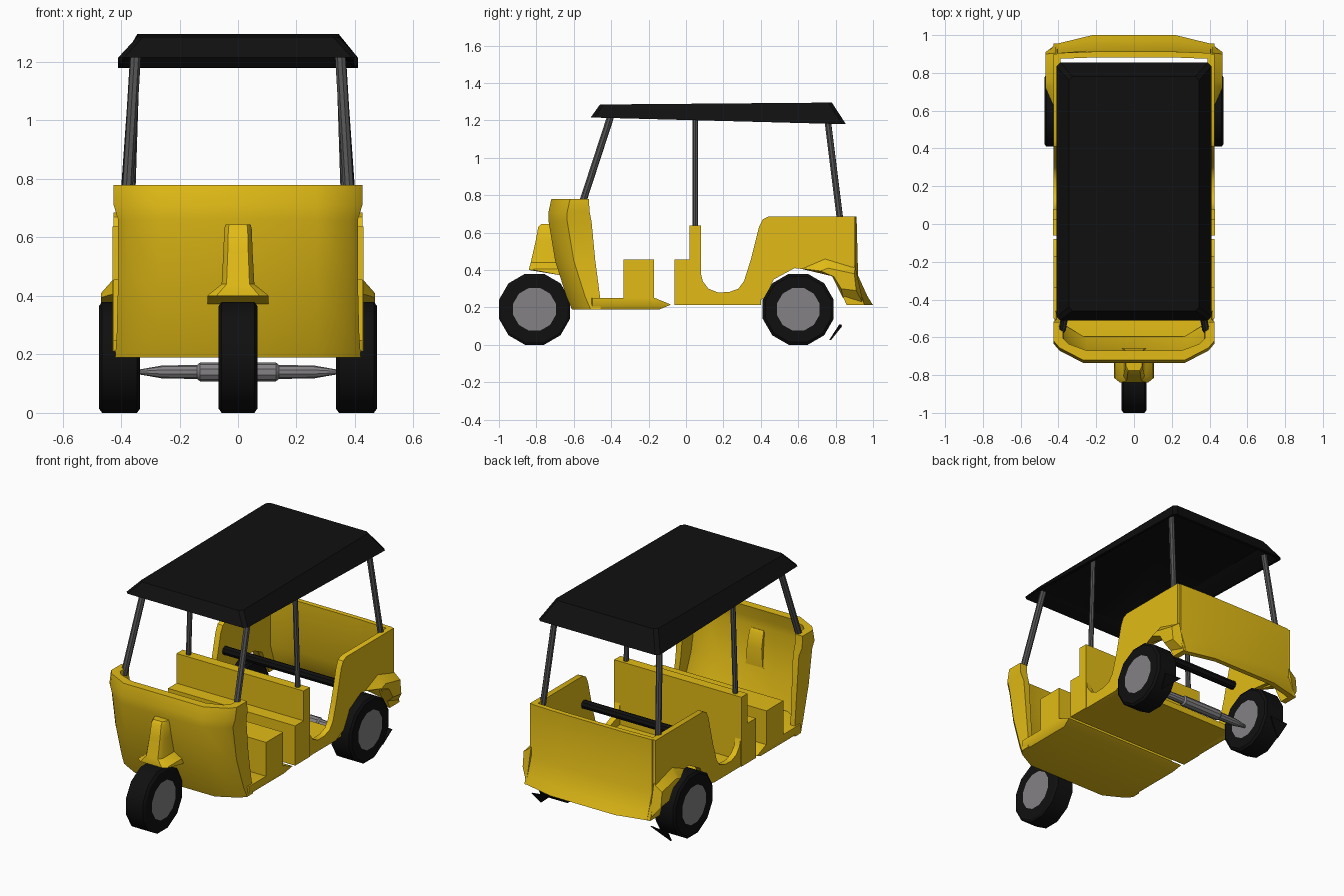
import bpy, bmesh, math
from mathutils import Vector

if "Cube" in bpy.data.objects:
    bpy.data.objects.remove(bpy.data.objects["Cube"])


def material(name, r, g, b):
    m = bpy.data.materials.new(name)
    m.diffuse_color = (r, g, b, 1)
    m.use_nodes = True
    m.node_tree.nodes["Principled BSDF"].inputs["Base Color"].default_value = m.diffuse_color
    return m


YELLOW = material("yellow paint", 0.76, 0.5, 0.008)
BLACK = material("black rubber and canvas", 0.005, 0.005, 0.005)
DARK = material("dark grey metal", 0.085, 0.085, 0.085)
GREY = material("light grey metal", 0.23, 0.22, 0.23)


def loft(name, rings, mat, cap_mat=None, smooth=True):
    """Skin closed rings of equal length and cap both ends."""
    bm = bmesh.new()
    vs = [[bm.verts.new(p) for p in r] for r in rings]
    n = len(rings[0])
    for a, b in zip(vs, vs[1:]):
        for i in range(n):
            j = (i + 1) % n
            bm.faces.new((a[i], a[j], b[j], b[i]))
    for r in (vs[0], vs[-1]):
        f = bm.faces.new(r)
        f.material_index = 1 if cap_mat else 0
    bmesh.ops.recalc_face_normals(bm, faces=bm.faces[:])
    bmesh.ops.triangulate(bm, faces=[f for f in bm.faces if len(f.verts) > 4])
    me = bpy.data.meshes.new(name)
    bm.to_mesh(me)
    bm.free()
    me.materials.append(mat)
    if cap_mat:
        me.materials.append(cap_mat)
    ob = bpy.data.objects.new(name, me)
    bpy.context.collection.objects.link(ob)
    if smooth:
        bpy.ops.object.select_all(action='DESELECT')
        ob.select_set(True)
        bpy.context.view_layer.objects.active = ob
        bpy.ops.object.shade_smooth_by_angle(angle=math.radians(35))
    return ob


def prism(name, yz, x0, x1, mat):
    """Side profile extruded across x."""
    return loft(name, [[(x, y, z) for y, z in yz] for x in (x0, x1)], mat)


def box(name, x0, x1, y0, y1, z0, z1, mat):
    return prism(name, [(y0, z0), (y1, z0), (y1, z1), (y0, z1)], x0, x1, mat)


def tube(name, a, b, r, mat, sides=8):
    a, b = Vector(a), Vector(b)
    q = (b - a).to_track_quat('Z', 'Y')
    ring = [Vector((r * math.cos(t), r * math.sin(t), 0))
            for t in (2 * math.pi * i / sides for i in range(sides))]
    return loft(name, [[c + q @ v for v in ring] for c in (a, b)], mat)


def turned_x(name, centre, stations, sides, mat, cap_mat=None, smooth=True):
    """Round part along x from (x, radius) stations."""
    cx, cy, cz = centre
    ang = [2 * math.pi * (i + 0.5) / sides for i in range(sides)]
    return loft(name, [[(cx + x, cy + r * math.cos(t), cz + r * math.sin(t)) for t in ang]
                       for x, r in stations], mat, cap_mat, smooth)


def mirrored(half):
    """Complete a right-hand plan path to the left."""
    return half + [(-x, y) for x, y in reversed(half)]


# wheels: tyre with flat rim discs as caps
def wheel(name, x, y, w):
    turned_x(name, (x, y, 0.19), [(-w, 0.118), (-w, 0.182), (-w * 0.85, 0.1965),
             (w * 0.85, 0.1965), (w, 0.182), (w, 0.118)], 12, BLACK, GREY)


wheel("front_wheel", 0, -0.81, 0.066)
for s, side in ((1, "right"), (-1, "left")):
    wheel("rear_wheel_" + side, s * 0.405, 0.6, 0.07)

# rear axle with a thicker centre
turned_x("rear_axle", (0, 0.6, 0.14),
         [(-0.34, 0.008), (-0.26, 0.022), (-0.14, 0.024), (-0.13, 0.032),
          (0.13, 0.032), (0.14, 0.024), (0.26, 0.022), (0.34, 0.008)], 10, GREY)

# front shell: U-shaped wall lofted upwards (z, front y, rear y, half width, wall)
rings = []
for z, f, r, w, t in ((0.19, -0.61, -0.455, 0.42, 0.03), (0.26, -0.64, -0.46, 0.415, 0.03),
                      (0.45, -0.70, -0.485, 0.41, 0.035), (0.66, -0.735, -0.505, 0.41, 0.04),
                      (0.71, -0.735, -0.515, 0.425, 0.05), (0.78, -0.72, -0.52, 0.425, 0.05)):
    outer = [(w, r), (w, f + 0.10), (w - 0.03, f + 0.065), (0.27, f)]
    inner = [(w - t, r), (w - t, f + 0.115), (w - t - 0.03, f + 0.085), (0.25, f + t)]
    plan = mirrored(outer) + list(reversed(mirrored(inner)))
    rings.append([(x, y, z) for x, y in plan])
loft("front_shell", rings, YELLOW)

# front floor pan with a pointed rear edge
rings = []
for z, end, w in ((0.19, -0.14, 0.41), (0.215, -0.08, 0.425), (0.25, -0.165, 0.425)):
    plan = mirrored([(w, end), (w, -0.50), (0.27, -0.595)])
    rings.append([(x, y, z) for x, y in plan])
loft("front_floor", rings, YELLOW)

# driver seat box
box("driver_seat", -0.425, 0.425, -0.335, -0.17, 0.24, 0.457, YELLOW)

# nose housing above the front wheel
rings = []
for z, y0, y1, w in ((0.37, -0.84, -0.66, 0.105), (0.405, -0.84, -0.66, 0.10),
                     (0.44, -0.83, -0.66, 0.056), (0.55, -0.805, -0.66, 0.05),
                     (0.63, -0.79, -0.68, 0.047), (0.645, -0.775, -0.69, 0.043)):
    zf = z + (0.03 if z < 0.4 else 0)
    rings.append([(w, y1, z), (w, y0 + 0.025, zf), (w * 0.7, y0, zf),
                  (-w * 0.7, y0, zf), (-w, y0 + 0.025, zf), (-w, y1, z)])
loft("nose_housing", rings, YELLOW)

# passenger tub: step box, partition and floor
box("partition_step", -0.43, 0.43, -0.062, 0.03, 0.212, 0.455, YELLOW)
box("partition", -0.43, 0.43, 0.02, 0.08, 0.212, 0.637, YELLOW)
box("tub_floor", -0.42, 0.42, 0.07, 0.40, 0.212, 0.25, YELLOW)

# tub side walls with door dip and wheel arch
wall = [(0.075, 0.212), (0.34, 0.212), (0.42, 0.25), (0.47, 0.35), (0.58, 0.41), (0.72, 0.395),
        (0.79, 0.36), (0.86, 0.212), (0.955, 0.212), (0.90, 0.37), (0.90, 0.685), (0.44, 0.685),
        (0.41, 0.67), (0.39, 0.63), (0.345, 0.45), (0.31, 0.34), (0.28, 0.30), (0.23, 0.282),
        (0.17, 0.28), (0.12, 0.30), (0.09, 0.34), (0.075, 0.40)]
flare_in = [(0.60, 0.41), (0.78, 0.37), (0.84, 0.25), (0.95, 0.215), (0.905, 0.42), (0.74, 0.47)]
flare_out = [(0.72, 0.395), (0.79, 0.365), (0.83, 0.30), (0.91, 0.29), (0.90, 0.38), (0.76, 0.41)]
for s, side in ((1, "right"), (-1, "left")):
    prism("tub_side_" + side, wall, s * 0.39, s * 0.425, YELLOW)
    # wheel flare
    loft("wheel_flare_" + side, [[(s * 0.415, y, z) for y, z in flare_in],
                                 [(s * 0.468, y, z) for y, z in flare_out]], YELLOW)
    # torn mud flap
    loft("mud_flap_" + side, [[(s * 0.34, 0.82 + d, 0.11), (s * 0.46, 0.825 + d, 0.10),
                               (s * 0.44, 0.765 + d, 0.025)] for d in (0, 0.01)], BLACK)

# rear panel flaring into a bumper (z, corner y, middle y)
rings = []
for z, yc, ym in ((0.212, 0.955, 1.0), (0.26, 0.94, 0.97), (0.37, 0.905, 0.92), (0.685, 0.905, 0.912)):
    plan = mirrored([(0.424, yc - 0.04), (0.405, yc), (0.22, ym)])
    plan += list(reversed(mirrored([(0.40, yc - 0.04), (0.385, yc - 0.03), (0.2, ym - 0.03)])))
    rings.append([(x, y, z) for x, y in plan])
loft("rear_panel", rings, YELLOW)

# black cross bar in the tub
tube("cross_bar", (-0.39, 0.43, 0.51), (0.39, 0.43, 0.51), 0.026, BLACK)

# roof posts
for s, side in ((1, "right"), (-1, "left")):
    tube("front_post_" + side, (s * 0.38, -0.56, 0.74), (s * 0.35, -0.40, 1.23), 0.019, DARK)
    tube("middle_post_" + side, (s * 0.37, 0.05, 0.62), (s * 0.35, 0.05, 1.24), 0.015, DARK)
    tube("rear_post_" + side, (s * 0.39, 0.825, 0.66), (s * 0.35, 0.755, 1.22), 0.018, DARK)


# canopy roof: hollow tapered shell
def roof_ring(x, y0, z0, y1, z1):
    c = 0.02
    return [(x, y0 + c, z0), (x, y1 - c, z1), (x - c, y1, z1), (c - x, y1, z1),
            (-x, y1 - c, z1), (-x, y0 + c, z0), (c - x, y0, z0), (x - c, y0, z0)]


loft("roof", [roof_ring(0.33, -0.45, 1.262, 0.77, 1.272), roof_ring(0.395, -0.495, 1.216, 0.835, 1.181),
              roof_ring(0.41, -0.51, 1.215, 0.855, 1.18), roof_ring(0.345, -0.46, 1.285, 0.78, 1.295)],
     BLACK)
